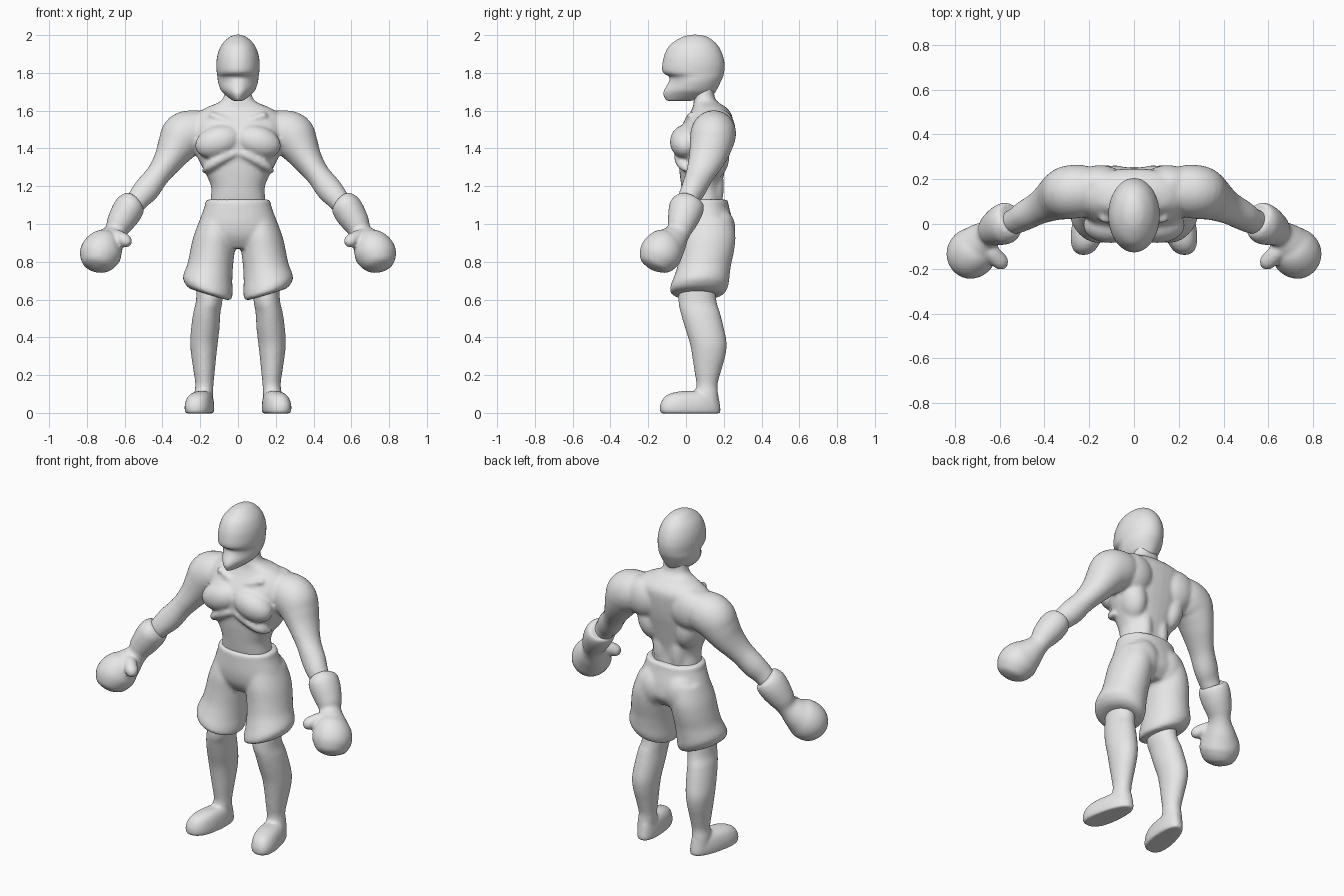
import bpy, bmesh, math
from mathutils import Vector, Matrix

mat = bpy.data.materials.new("light_grey")
mat.diffuse_color = (0.8, 0.8, 0.8, 1)


def spline(pts, steps):
    """Catmull-Rom interpolation through section tuples."""
    out, n = [], len(pts)
    for i in range(n - 1):
        p = [pts[max(0, min(n - 1, i + k))] for k in (-1, 0, 1, 2)]
        for s in range(steps):
            t = s / steps
            out.append([0.5 * (2 * b + (c - a) * t + (2 * a - 5 * b + 4 * c - d) * t * t
                               + (3 * b - a - 3 * c + d) * t ** 3) for a, b, c, d in zip(*p)])
    return out + [list(pts[-1])]


def loft(bm, secs, flat=False, side=1, power=2.0, warp=None, n=32):
    """Skin ellipse sections (x, y, z, radius across, radius along y)."""
    secs = spline(secs, 5)
    rings = []
    for i, (x, y, z, a, b) in enumerate(secs):
        t = Vector(secs[min(i + 1, len(secs) - 1)][:3]) - Vector(secs[max(i - 1, 0)][:3])
        t = Vector((0, 0, 1)) if flat else t.normalized()
        u = (Vector((0, 1, 0)) - t * t.y).normalized()
        v = t.cross(u)
        ring = []
        for k in range(n):
            c, s = math.cos(2 * math.pi * k / n), math.sin(2 * math.pi * k / n)
            c, s = (math.copysign(abs(q) ** (2 / power), q) for q in (c, s))
            p = Vector((x, y, z)) + v * c * max(a, .004) + u * s * max(b, .004)
            if warp:
                p = warp(p)
            ring.append(bm.verts.new((p.x * side, p.y, p.z)))
        rings.append(ring)
    faces = [bm.faces.new((r[k], r[(k + 1) % n], q[(k + 1) % n], q[k]))
             for r, q in zip(rings, rings[1:]) for k in range(n)]
    faces += [bm.faces.new(rings[0][::-1]), bm.faces.new(rings[-1])]
    bmesh.ops.recalc_face_normals(bm, faces=faces)


def stack(bm, rows, side=1, **kw):
    """Horizontal sections: (z, half width, front y, back y, centre x)."""
    loft(bm, [(r[4] if len(r) > 4 else 0, (r[2] + r[3]) / 2, r[0], r[1], (r[3] - r[2]) / 2)
              for r in rows], flat=True, side=side, **kw)


def blob(bm, centre, radii, roll=0, side=1):
    m = (Matrix.Translation((centre[0] * side, *centre[1:])) @ Matrix.Rotation(roll * side, 4, 'Y')
         @ Matrix.Diagonal((*radii, 1)))
    bmesh.ops.create_uvsphere(bm, u_segments=32, v_segments=20, radius=1, matrix=m)


def finish(name, bm, voxel=0.011, smooth=4):
    """Fuse the overlapping volumes into one smooth skin."""
    me = bpy.data.meshes.new(name)
    bm.to_mesh(me)
    bm.free()
    ob = bpy.data.objects.new(name, me)
    bpy.context.collection.objects.link(ob)
    me.materials.append(mat)
    bpy.ops.object.select_all(action='DESELECT')
    ob.select_set(True)
    bpy.context.view_layer.objects.active = ob
    r = ob.modifiers.new("fuse", 'REMESH')
    r.mode, r.voxel_size = 'VOXEL', voxel
    s = ob.modifiers.new("soften", 'SMOOTH')
    s.factor, s.iterations = 0.5, smooth
    for m in ("fuse", "soften"):
        bpy.ops.object.modifier_apply(modifier=m)
    bpy.ops.object.shade_smooth()


# head: cranium, overhanging brow, pointed jaw
def face_ridge(p):
    k = max(0, min(1, (1.79 - p.z) / .04)) * max(0, min(1, (.02 - p.y) / .1))
    return Vector((p.x * (1 - .22 * k), p.y, p.z))


bm = bmesh.new()
stack(bm, [(2.003, .006, .04, .055), (1.99, .045, -.02, .115), (1.95, .086, -.083, .165),
           (1.90, .108, -.113, .193), (1.85, .115, -.125, .205), (1.815, .114, -.127, .204),
           (1.797, .112, -.118, .201), (1.778, .109, -.088, .196), (1.75, .106, -.093, .183),
           (1.71, .092, -.116, .163), (1.685, .07, -.121, .145), (1.66, .04, -.11, .09),
           (1.65, .02, -.10, .0)], warp=face_ridge)
finish("head", bm, .008, 3)

# torso with neck, arms and muscle masses
bm = bmesh.new()
stack(bm, [(1.76, .07, .05, .15), (1.68, .074, .045, .15), (1.645, .10, .04, .17),
           (1.615, .17, .035, .215), (1.57, .23, .01, .245), (1.50, .235, -.035, .245),
           (1.42, .228, -.05, .235), (1.35, .213, -.04, .22), (1.28, .178, -.035, .205),
           (1.20, .143, -.025, .19), (1.13, .145, -.015, .19), (1.06, .15, 0, .2)], power=2.3)
for side in (1, -1):
    # chest, rib arch, collar bone
    blob(bm, (.105, -.005, 1.435), (.125, .08, .085), .3, side)
    loft(bm, [(-.01, -.03, 1.385, .02, .02), (.08, -.035, 1.35, .028, .028),
              (.15, -.005, 1.305, .025, .03), (.18, .06, 1.28, .01, .015)], side=side)
    loft(bm, [(.01, .0, 1.525, .012, .012), (.07, .008, 1.55, .017, .017),
              (.15, .03, 1.58, .018, .018)], side=side)
    # shoulder blade and back column
    blob(bm, (.15, .175, 1.49), (.12, .088, .12), .3, side)
    blob(bm, (.13, .135, 1.36), (.075, .095, .13), .2, side)
    blob(bm, (.055, .145, 1.2), (.05, .055, .16), 0, side)
    # arm
    loft(bm, [(.15, .15, 1.50, .09, .09), (.22, .148, 1.49, .115, .115),
              (.285, .142, 1.465, .125, .12), (.325, .13, 1.41, .105, .112),
              (.358, .113, 1.355, .085, .1), (.395, .09, 1.30, .07, .085),
              (.432, .068, 1.25, .064, .073), (.482, .04, 1.185, .069, .066),
              (.525, .015, 1.135, .061, .058), (.575, .0, 1.07, .05, .05)], side=side)
finish("torso_and_arms", bm)

# shorts: waist, seat and flared legs
def hem_tilt(p):
    k = max(0, min(1, (.85 - p.z) / .2))
    return Vector((p.x, p.y, p.z + k * .3 * (p.x - .15)))


bm = bmesh.new()
stack(bm, [(1.13, .16, -.02, .215), (1.122, .172, -.03, .222), (1.09, .178, -.033, .228),
           (1.0, .21, -.035, .25), (.93, .222, -.02, .25), (.87, .15, .02, .2)], power=2.2)
for side in (1, -1):
    stack(bm, [(1.03, .095, -.01, .245, .105), (.94, .112, -.03, .262, .122),
               (.86, .118, -.035, .255, .135), (.78, .12, -.045, .238, .147),
               (.715, .128, -.065, .23, .158), (.675, .132, -.08, .225, .16),
               (.64, .122, -.085, .208, .155), (.625, .10, -.06, .18, .15)],
          side=side, warp=hem_tilt)
    blob(bm, (.085, .17, .97), (.1, .092, .12), 0, side)
finish("shorts", bm)

# lower legs with boots
def toe_out(p):
    k = max(0, min(1, (.16 - p.z) / .06))
    return Vector((p.x + k * ((p.x - .2) * -.9 * p.y - .16 * (p.y - .02)), p.y, p.z))


for side, name in ((1, "left_leg"), (-1, "right_leg")):
    bm = bmesh.new()
    stack(bm, [(.76, .07, -.03, .15, .145), (.60, .07, -.04, .16, .152),
               (.53, .072, -.028, .18, .165), (.45, .075, -.005, .2, .173),
               (.37, .073, .02, .215, .18), (.30, .066, .033, .208, .181),
               (.22, .056, .045, .185, .179), (.15, .048, .055, .167, .178),
               (.10, .05, .045, .17, .182), (.03, .05, .04, .175, .185)], side=side)
    stack(bm, [(-.003, .066, -.13, .178, .2), (.012, .072, -.138, .183, .2),
               (.045, .072, -.136, .18, .2), (.08, .064, -.118, .174, .198),
               (.102, .05, -.085, .168, .195), (.115, .03, -.03, .16, .19)],
          side=side, power=2.4, warp=toe_out)
    finish(name, bm, .009, 3)

# boxing gloves: flared cuff, mitt, thumb
for side, name in ((1, "left_glove"), (-1, "right_glove")):
    bm = bmesh.new()
    loft(bm, [(.55, .012, 1.125, .05, .05), (.556, .009, 1.118, .068, .08),
              (.572, .004, 1.093, .08, .092), (.598, -.008, 1.05, .08, .088),
              (.628, -.024, 1.0, .07, .075), (.65, -.042, .955, .058, .064),
              (.68, -.075, .91, .08, .085), (.71, -.11, .87, .105, .105)], side=side)
    loft(bm, [(.665, -.06, .94, .03, .04), (.685, -.08, .915, .07, .08),
              (.708, -.108, .882, .1, .105), (.728, -.135, .842, .11, .112),
              (.737, -.155, .805, .097, .1), (.742, -.17, .775, .07, .075),
              (.745, -.178, .758, .02, .02)], side=side)
    loft(bm, [(.69, -.08, .925, .03, .03), (.65, -.115, .935, .036, .036),
              (.615, -.15, .922, .036, .038), (.588, -.175, .905, .032, .034),
              (.572, -.188, .895, .014, .015)], side=side)
    finish(name, bm, .009, 4)
